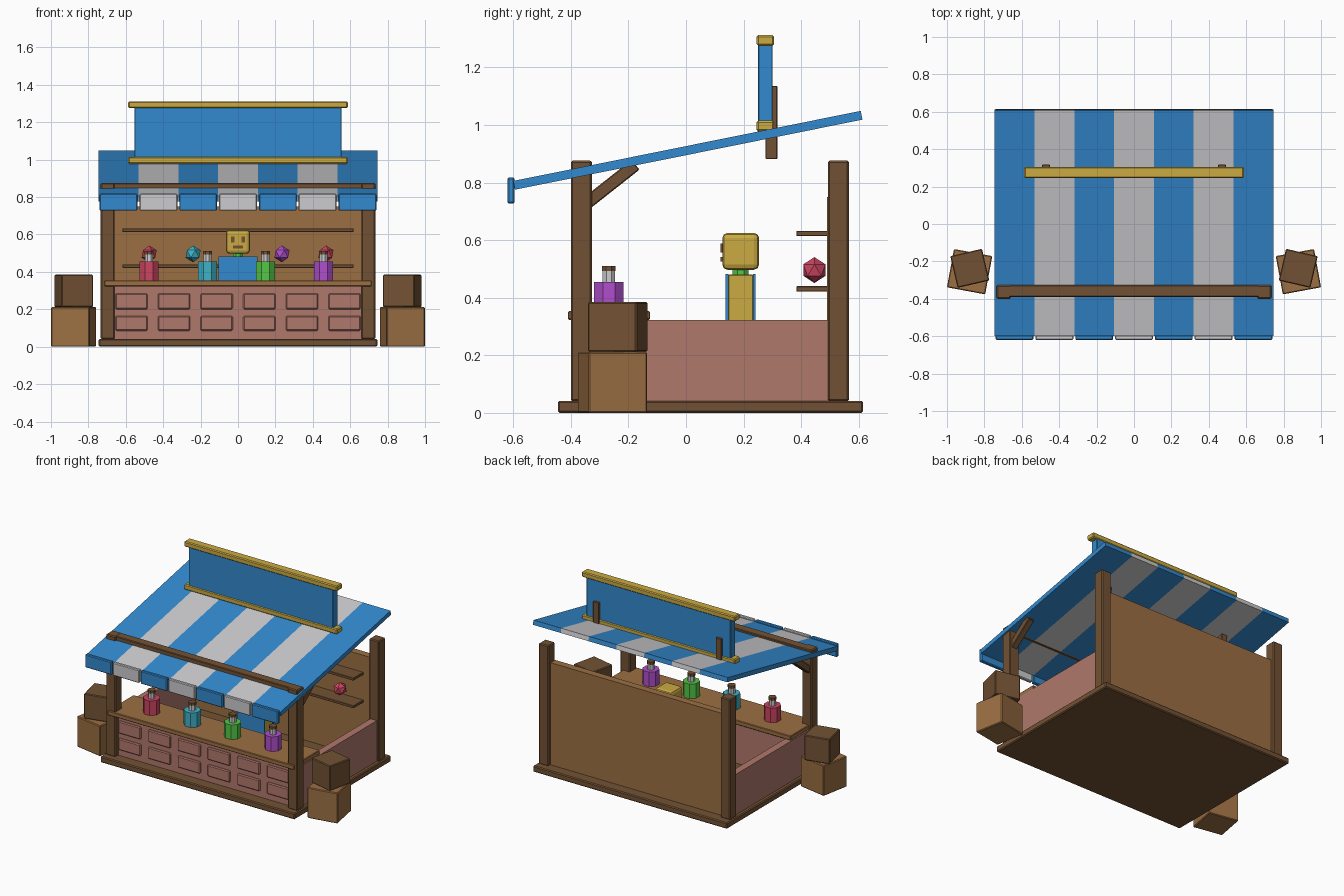
import bpy, bmesh, math
from mathutils import Matrix, Vector

if "Cube" in bpy.data.objects:
    bpy.data.objects.remove(bpy.data.objects["Cube"])


def material(name, r, g, b):
    m = bpy.data.materials.new(name)
    lin = [c / 12.92 if c <= 0.04045 else ((c + 0.055) / 1.055) ** 2.4 for c in (r, g, b)]
    m.diffuse_color = (*lin, 1)
    m.use_nodes = True
    m.node_tree.nodes["Principled BSDF"].inputs["Base Color"].default_value = m.diffuse_color
    return m


DARK = material("dark_wood", 0.45, 0.32, 0.205)
WOOD = material("light_wood", 0.61, 0.435, 0.26)
CLAY = material("clay_pink", 0.69, 0.47, 0.42)
BLUE = material("blue", 0.20, 0.54, 0.81)
WHITE = material("pale_grey", 0.80, 0.80, 0.81)
GOLD = material("gold", 0.80, 0.67, 0.26)
RED = material("red", 0.80, 0.27, 0.38)
TEAL = material("teal", 0.25, 0.70, 0.78)
GREEN = material("green", 0.33, 0.78, 0.28)
PURPLE = material("purple", 0.69, 0.31, 0.80)


def finish(name, bm, *mats):
    me = bpy.data.meshes.new(name)
    bmesh.ops.recalc_face_normals(bm, faces=bm.faces)
    bm.to_mesh(me)
    bm.free()
    for m in mats:
        me.materials.append(m)
    ob = bpy.data.objects.new(name, me)
    bpy.context.collection.objects.link(ob)
    return ob


def box(name, x, y, z, mat, bevel=0.004, segments=1):
    """Box from (min, max) ranges, with bevelled edges."""
    bm = bmesh.new()
    bmesh.ops.create_cube(bm, size=1)
    for v in bm.verts:
        v.co = Vector([(r[1] - r[0]) * c for r, c in zip((x, y, z), v.co)])
    if bevel:
        bmesh.ops.bevel(bm, geom=bm.edges[:], offset=bevel, segments=segments,
                        profile=0.5, affect='EDGES')
    ob = finish(name, bm, mat)
    ob.location = [sum(r) / 2 for r in (x, y, z)]
    return ob


def cylinder(name, x, y, z, radius, sides, mat):
    bm = bmesh.new()
    bmesh.ops.create_cone(bm, cap_ends=True, segments=sides, radius1=radius, radius2=radius,
                          depth=z[1] - z[0], matrix=Matrix.Rotation(math.pi / sides, 4, 'Z'))
    ob = finish(name, bm, mat)
    ob.location = (x, y, sum(z) / 2)
    return ob


def span(centre, half):
    return (centre - half, centre + half)


# Floor, back wall and counter
box("base", (-0.745, 0.745), (-0.445, 0.615), (0, 0.042), DARK, 0.006)
box("back_wall", (-0.665, 0.665), (0.49, 0.54), (0.04, 0.75), WOOD, 0)
box("counter_body", (-0.665, 0.665), (-0.365, -0.15), (0.04, 0.325), CLAY, 0)
box("counter_top", (-0.715, 0.715), (-0.41, -0.125), (0.323, 0.354), WOOD)
for i in range(6):
    cx = -0.57 + i * 0.228
    for z in ((0.085, 0.165), (0.2, 0.285)):
        box("counter_panel", span(cx, 0.086), (-0.378, -0.36), z, CLAY, 0.006)

# Posts, side walls, braces, crates, mirrored left and right
for s in (-1, 1):
    px = s * 0.697
    for y in ((-0.40, -0.327), (0.493, 0.566)):
        box("post", span(px, 0.037), y, (0.04, 0.876), DARK, 0.006)
    box("side_wall", span(s * 0.695, 0.025), (-0.34, 0.5), (0.04, 0.323), CLAY, 0)
    a, b = Vector((px, -0.345, 0.728)), Vector((px, -0.175, 0.862))
    brace = box("brace", (-0.022, 0.022), span(0, (b - a).length / 2), (-0.022, 0.022), DARK)
    brace.location = (a + b) / 2
    brace.rotation_euler.x = math.atan2(b.z - a.z, b.y - a.y)
    low = box("lower_crate", span(s * 0.879, 0.104), span(-0.255, 0.104), (0, 0.212), WOOD, 0.005)
    low.rotation_euler.z = math.radians(10.5 * s)
    top = box("upper_crate", span(s * 0.878, 0.087), span(-0.237, 0.087), (0.212, 0.385), DARK, 0.005)
    top.rotation_euler.z = math.radians(-13 * s)
box("front_beam", (-0.733, 0.733), (-0.39, -0.327), (0.825, 0.875), DARK)

# Striped sloping awning: one slab cut at each stripe
W = 1.49 / 7
bm = bmesh.new()
bmesh.ops.create_cube(bm, size=1, matrix=Matrix.Diagonal((1.49, 1.231, 0.031, 1)))
for i in range(1, 7):
    bmesh.ops.bisect_plane(bm, geom=bm.verts[:] + bm.edges[:] + bm.faces[:],
                           plane_co=(-0.745 + i * W, 0, 0), plane_no=(1, 0, 0))
for f in bm.faces:
    stripe = min(6, max(0, int((f.calc_center_median().x + 0.745) / W)))
    f.material_index = stripe % 2
awning = finish("awning", bm, BLUE, WHITE)
awning.location = (0.0065, 0.0065, 0.912)
awning.location.x = 0
awning.rotation_euler.x = math.radians(11.4)
for i in range(7):
    box("valance_flap", span(-0.745 + (i + 0.5) * W, 0.101), (-0.62, -0.595),
        (0.727, 0.818), WHITE if i % 2 else BLUE, 0.005)

# Sign board on the roof
box("sign_board", (-0.553, 0.553), (0.25, 0.301), (0.99, 1.29), BLUE, 0.003)
for z in ((0.978, 1.015), (1.275, 1.312)):
    box("sign_rail", (-0.587, 0.587), (0.245, 0.306), z, GOLD, 0.006)
for s in (-1, 1):
    box("sign_support", span(s * 0.47, 0.021), (0.276, 0.317), (0.882, 1.135), DARK, 0.002)

# Shelves with gem stones
for z in ((0.422, 0.44), (0.614, 0.632)):
    box("shelf", (-0.618, 0.618), (0.383, 0.495), z, DARK, 0.002)
for x, mat in ((-0.475, RED), (-0.24, TEAL), (0.235, PURPLE), (0.47, RED)):
    bm = bmesh.new()
    bmesh.ops.create_icosphere(bm, subdivisions=1, radius=0.045)
    finish("gem", bm, mat).location = (x, 0.446, 0.496)

# Bottles on the counter
for x, mat in ((-0.475, RED), (-0.163, TEAL), (0.147, GREEN), (0.457, PURPLE)):
    cylinder("bottle_body", x, -0.268, (0.352, 0.455), 0.055, 8, mat)
    cylinder("bottle_neck", x, -0.268, (0.45, 0.496), 0.023, 8, WHITE)
    cylinder("bottle_cork", x, -0.268, (0.492, 0.511), 0.026, 8, DARK)

# Shopkeeper: torso with front and back cloth, neck, head and face plates
box("keeper_torso", (-0.1, 0.1), (0.146, 0.234), (0.2, 0.48), GOLD, 0.003)
for y in ((0.138, 0.147), (0.233, 0.242)):
    box("keeper_tunic", (-0.105, 0.105), y, (0.2, 0.482), BLUE, 0)
for s in (-1, 1):
    box("keeper_leg", span(s * 0.05, 0.035), (0.15, 0.23), (0.04, 0.205), DARK)
    box("keeper_eye", span(s * 0.028, 0.009), (0.119, 0.128), (0.557, 0.588), DARK, 0)
box("keeper_mouth", (-0.028, 0.028), (0.119, 0.128), (0.525, 0.542), DARK, 0)
cylinder("keeper_neck", 0, 0.19, (0.475, 0.505), 0.03, 8, GREEN)
box("keeper_head", (-0.064, 0.064), (0.126, 0.254), (0.497, 0.625), GOLD, 0.018, 2)
